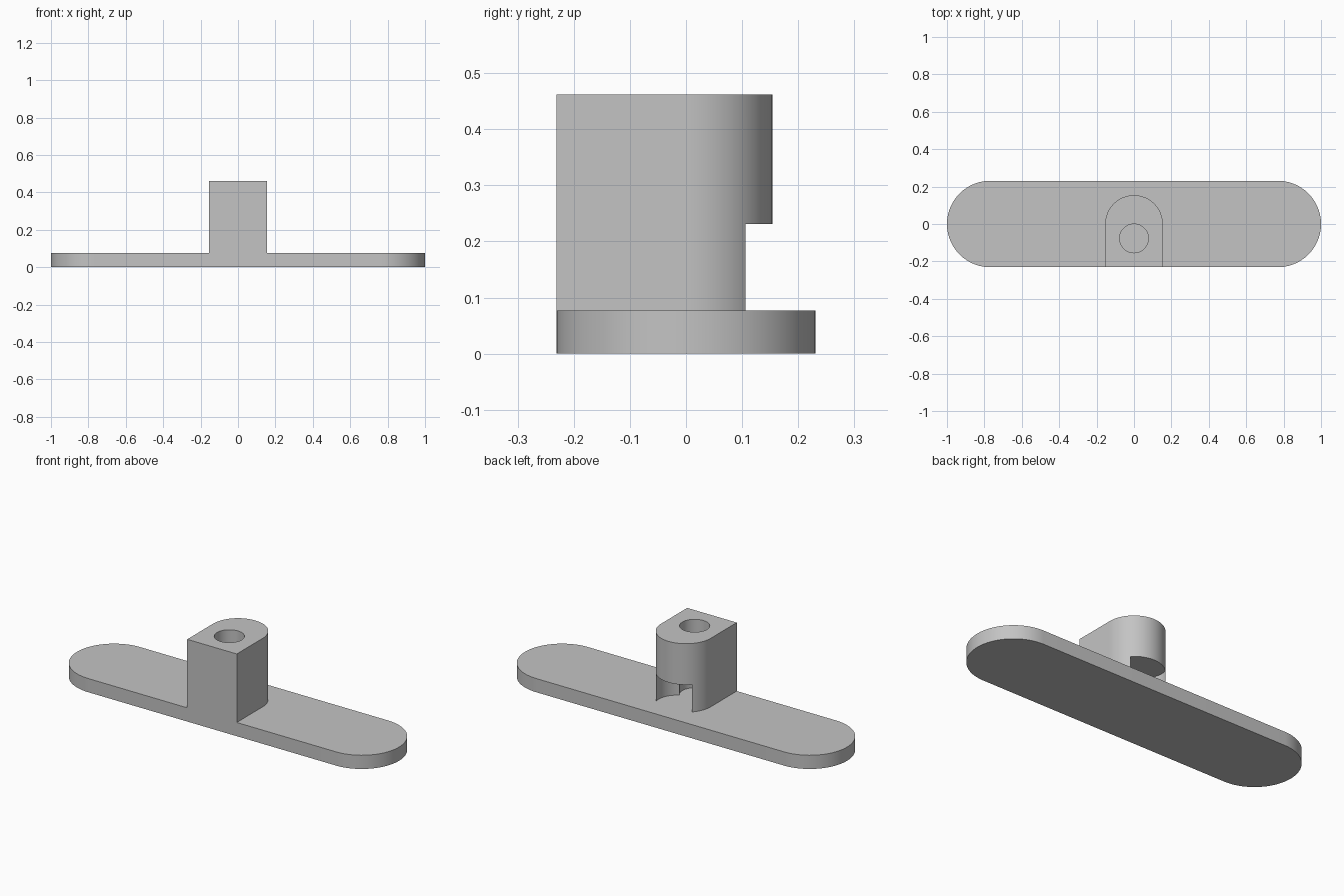
import bpy, bmesh
from math import pi, sin, cos

if "Cube" in bpy.data.objects:
    bpy.data.objects.remove(bpy.data.objects["Cube"], do_unlink=True)

U = 2 / 13          # design unit: the plate is 13 units long
PLATE_TOP = 0.5

grey = bpy.data.materials.new("plain grey")
grey.use_nodes = True
colour = (0.55, 0.55, 0.55, 1)
grey.diffuse_color = colour
grey.node_tree.nodes["Principled BSDF"].inputs["Base Color"].default_value = colour


def arc(cx, cy, r, start, end, n=48):
    """Points of a circular arc, both ends included."""
    return [(cx + r * cos(start + (end - start) * i / n),
             cy + r * sin(start + (end - start) * i / n)) for i in range(n + 1)]


def extrude(name, outline, z0, z1):
    """Solid with the given plan outline between two heights."""
    bm = bmesh.new()
    face = bm.faces.new([bm.verts.new((x * U, y * U, z0 * U)) for x, y in outline])
    top = bmesh.ops.extrude_face_region(bm, geom=[face])["geom"]
    bmesh.ops.translate(bm, vec=(0, 0, (z1 - z0) * U),
                        verts=[v for v in top if isinstance(v, bmesh.types.BMVert)])
    bmesh.ops.recalc_face_normals(bm, faces=bm.faces)
    mesh = bpy.data.meshes.new(name)
    bm.to_mesh(mesh)
    bm.free()
    mesh.materials.append(grey)
    obj = bpy.data.objects.new(name, mesh)
    bpy.context.collection.objects.link(obj)
    return obj


def combine(target, other, operation):
    """Apply a boolean and discard the helper solid."""
    mod = target.modifiers.new(operation.lower(), 'BOOLEAN')
    mod.operation, mod.object, mod.solver = operation, other, 'EXACT'
    bpy.ops.object.select_all(action='DESELECT')
    bpy.context.view_layer.objects.active = target
    target.select_set(True)
    bpy.ops.object.modifier_apply(modifier=mod.name)
    bpy.data.objects.remove(other, do_unlink=True)


# Round-ended base plate
body = extrude("base_plate_with_post",
               arc(5, 0, 1.5, -pi / 2, pi / 2) + arc(-5, 0, 1.5, pi / 2, 3 * pi / 2),
               0, PLATE_TOP)

# Upright post: flat front, rounded back
post = extrude("post", [(-1, -1.5), (1, -1.5)] + arc(0, 0, 1, 0, pi), 0.2, 3)
combine(body, post, 'UNION')

# Vertical hole from the top of the post down to the plate
hole = extrude("hole_cutter", arc(0, -0.5, 0.5, 0, 2 * pi, 64)[:-1], PLATE_TOP, 3.5)
combine(body, hole, 'DIFFERENCE')

# Round pocket in the lower back of the post, opening into the hole
pocket = extrude("pocket_cutter", arc(0, 0.5, 0.75, 0, 2 * pi, 64)[:-1], PLATE_TOP, 1.5)
combine(body, pocket, 'DIFFERENCE')

bpy.ops.object.shade_smooth_by_angle()
